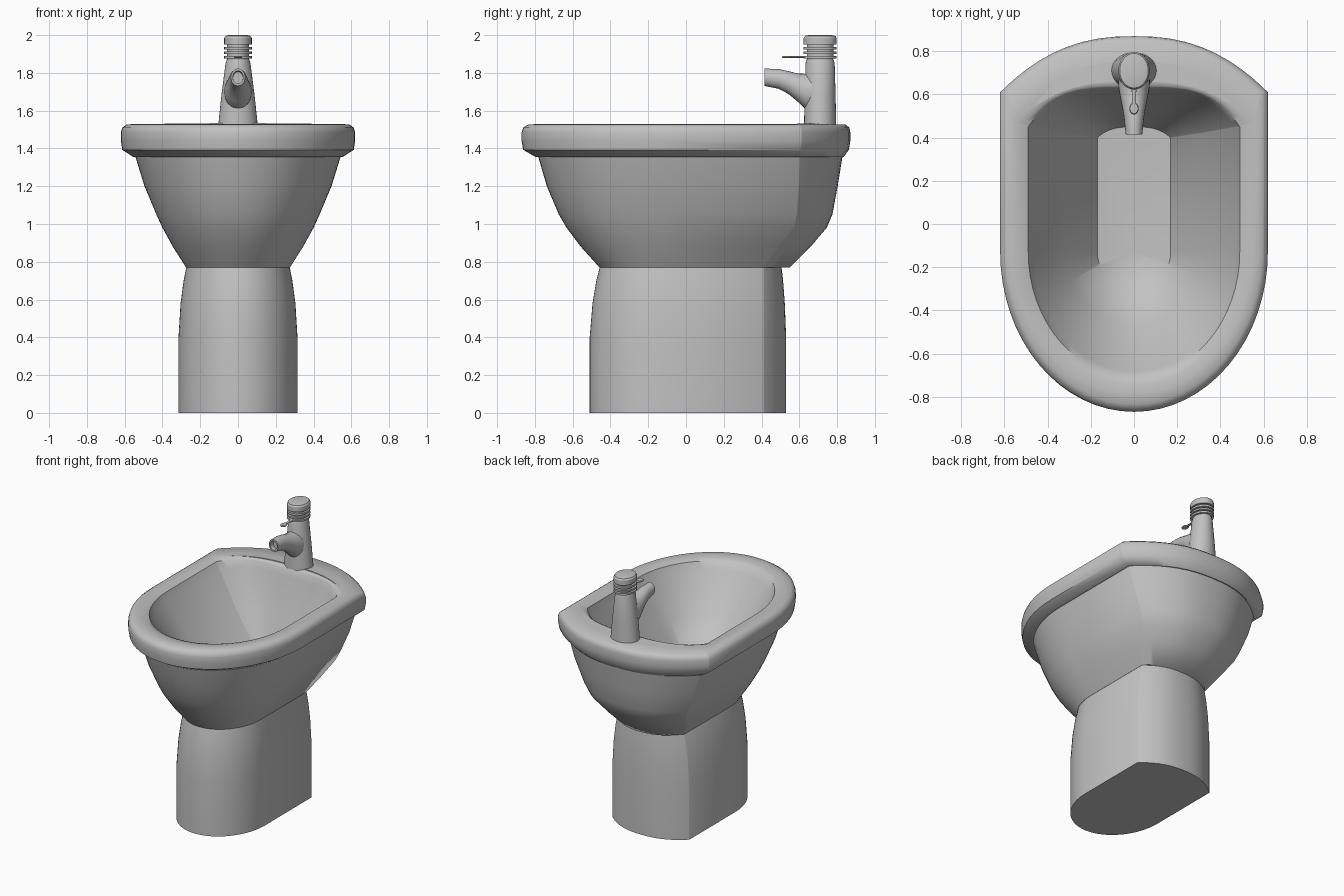
import bpy, bmesh, math

if "Cube" in bpy.data.objects:
    bpy.data.objects.remove(bpy.data.objects["Cube"])

# One grey ceramic colour
grey = bpy.data.materials.new("grey ceramic")
grey.use_nodes = True
grey.diffuse_color = (0.54, 0.54, 0.54, 1)
grey.node_tree.nodes["Principled BSDF"].inputs["Base Color"].default_value = (0.54, 0.54, 0.54, 1)


def arc_back(w, corner, back, power, n=24):
    """Bulging back edge, from left corner to right corner."""
    xs = [-w * math.cos(math.pi * i / n) for i in range(n + 1)]
    return [(x, corner + (back - corner) * (1 - abs(x / w) ** power)) for x in xs]


def d_shape(w, front, corner, back, z, mid=-0.13, power=2.4, n=32):
    """Plan outline: elliptical front, straight sides, bowed back."""
    nose = [(w * math.cos(math.pi * i / n), mid - (mid - front) * math.sin(math.pi * i / n))
            for i in range(n + 1)]
    return [(x, y, z) for x, y in nose + arc_back(w, corner, back, power)]


def ellipse_xy(rx, ry, z, y=0.71, n=32):
    angles = [2 * math.pi * i / n for i in range(n)]
    return [(rx * math.cos(a), y + ry * math.sin(a), z) for a in angles]


def ellipse_xz(rx, rz, y, z, n=24):
    angles = [2 * math.pi * i / n for i in range(n)]
    return [(rx * math.cos(a), y, z + rz * math.sin(a)) for a in angles]


def finish(name, bm, angle=32):
    bmesh.ops.recalc_face_normals(bm, faces=bm.faces)
    mesh = bpy.data.meshes.new(name)
    bm.to_mesh(mesh)
    bm.free()
    mesh.materials.append(grey)
    obj = bpy.data.objects.new(name, mesh)
    bpy.context.collection.objects.link(obj)
    bpy.ops.object.select_all(action="DESELECT")
    obj.select_set(True)
    bpy.context.view_layer.objects.active = obj
    bpy.ops.object.shade_smooth_by_angle(angle=math.radians(angle))


def loft(name, rings, tip=None, angle=32):
    """Skin a stack of outlines; the last one closes flat or to a tip point."""
    bm = bmesh.new()
    loops = [[bm.verts.new(p) for p in ring] for ring in rings]
    n = len(loops[0])
    for a, b in zip(loops, loops[1:]):
        for i in range(n):
            j = (i + 1) % n
            bm.faces.new((a[i], a[j], b[j], b[i]))
    bm.faces.new(loops[0])
    if tip:
        apex = bm.verts.new(tip)
        for i in range(n):
            bm.faces.new((loops[-1][i], loops[-1][(i + 1) % n], apex))
    else:
        bm.faces.new(loops[-1])
    bmesh.ops.remove_doubles(bm, verts=bm.verts, dist=1e-5)
    finish(name, bm, angle)


# Pedestal
loft("pedestal", [
    d_shape(0.315, -0.51, 0.41, 0.53, 0),
    d_shape(0.315, -0.51, 0.41, 0.53, 0.40),
    d_shape(0.304, -0.495, 0.41, 0.523, 0.58),
    d_shape(0.288, -0.475, 0.41, 0.514, 0.70),
    d_shape(0.272, -0.455, 0.41, 0.505, 0.78)], angle=60)

# Bowl, rim and hollow basin in one skin
loft("bowl", [
    d_shape(0.275, -0.458, 0.41, 0.55, 0.77),
    d_shape(0.345, -0.557, 0.49, 0.66, 0.88),
    d_shape(0.40, -0.632, 0.57, 0.745, 0.98),
    d_shape(0.432, -0.673, 0.585, 0.775, 1.05),
    d_shape(0.495, -0.737, 0.595, 0.803, 1.20),
    d_shape(0.543, -0.782, 0.60, 0.828, 1.355),
    d_shape(0.555, -0.797, 0.60, 0.835, 1.355),
    d_shape(0.613, -0.862, 0.605, 0.862, 1.393),
    d_shape(0.62, -0.87, 0.61, 0.87, 1.44),
    d_shape(0.62, -0.87, 0.61, 0.87, 1.485),
    d_shape(0.613, -0.862, 0.607, 0.865, 1.51),
    d_shape(0.59, -0.835, 0.60, 0.845, 1.527),
    d_shape(0.55, -0.785, 0.47, 0.66, 1.529, power=2.8),
    d_shape(0.52, -0.745, 0.46, 0.64, 1.525, power=3.4),
    d_shape(0.49, -0.71, 0.45, 0.63, 1.515, power=4),
    d_shape(0.468, -0.682, 0.447, 0.618, 1.465, power=4),
    d_shape(0.31, -0.47, 0.42, 0.52, 1.22, power=4),
    d_shape(0.17, -0.30, 0.40, 0.45, 1.03, power=3)],
    tip=(0, -0.13, 1.01), angle=46)

# Tap deck: a low step at the basin side, sinking into the rim behind and at its ends
bm = bmesh.new()
outer = [(x, y, 1.524) for x, y in arc_back(0.56, 0.56, 0.82, 2.6)]
inner = [(x, y, 1.526 + 0.04 * (y - 0.47)) for x, y in arc_back(0.55, 0.47, 0.66, 2.8)]
for o1, o2, i1, i2 in zip(outer, outer[1:], inner, inner[1:]):
    bm.faces.new([bm.verts.new(p) for p in (o1, o2, i2, i1)])
bmesh.ops.remove_doubles(bm, verts=bm.verts, dist=1e-5)
base = bmesh.ops.extrude_face_region(bm, geom=bm.faces[:])["geom"]
bmesh.ops.translate(bm, vec=(0, 0, -0.015),
                    verts=[v for v in base if isinstance(v, bmesh.types.BMVert)])
finish("tap_deck", bm)

# Tap column, wide at the foot
loft("tap_column", [
    ellipse_xy(0.105, 0.085, 1.52),
    ellipse_xy(0.088, 0.082, 1.68),
    ellipse_xy(0.066, 0.077, 1.85),
    ellipse_xy(0.06, 0.072, 1.87)])

# Ribbed cap with grooves between the discs
cap = [ellipse_xy(0.055, 0.065, 1.86)]
for low, high in ((1.876, 1.889), (1.90, 1.912), (1.924, 1.938), (1.95, 1.985)):
    cap += [ellipse_xy(0.058, 0.07, low), ellipse_xy(0.073, 0.087, low),
            ellipse_xy(0.073, 0.087, high)]
    if high < 1.98:
        cap.append(ellipse_xy(0.058, 0.07, high))
cap += [ellipse_xy(0.066, 0.08, 1.996), ellipse_xy(0.05, 0.06, 2.0)]
loft("tap_cap", cap)

# Spout with a recessed outlet
loft("spout", [
    ellipse_xz(0.075, 0.10, 0.70, 1.695),
    ellipse_xz(0.072, 0.092, 0.63, 1.703),
    ellipse_xz(0.064, 0.074, 0.59, 1.723),
    ellipse_xz(0.054, 0.060, 0.54, 1.75),
    ellipse_xz(0.046, 0.052, 0.49, 1.768),
    ellipse_xz(0.038, 0.046, 0.415, 1.777),
    ellipse_xz(0.028, 0.034, 0.415, 1.777),
    ellipse_xz(0.026, 0.032, 0.45, 1.774)])

# Lever: thin rod ending in a flat rounded pad
loft("lever_rod", [
    ellipse_xz(0.012, 0.006, 0.70, 1.882, 12),
    ellipse_xz(0.009, 0.005, 0.53, 1.885, 12)])
loft("lever_pad", [
    ellipse_xy(0.018, 0.024, 1.878, 0.535),
    ellipse_xy(0.022, 0.028, 1.884, 0.535),
    ellipse_xy(0.018, 0.024, 1.89, 0.535)])
